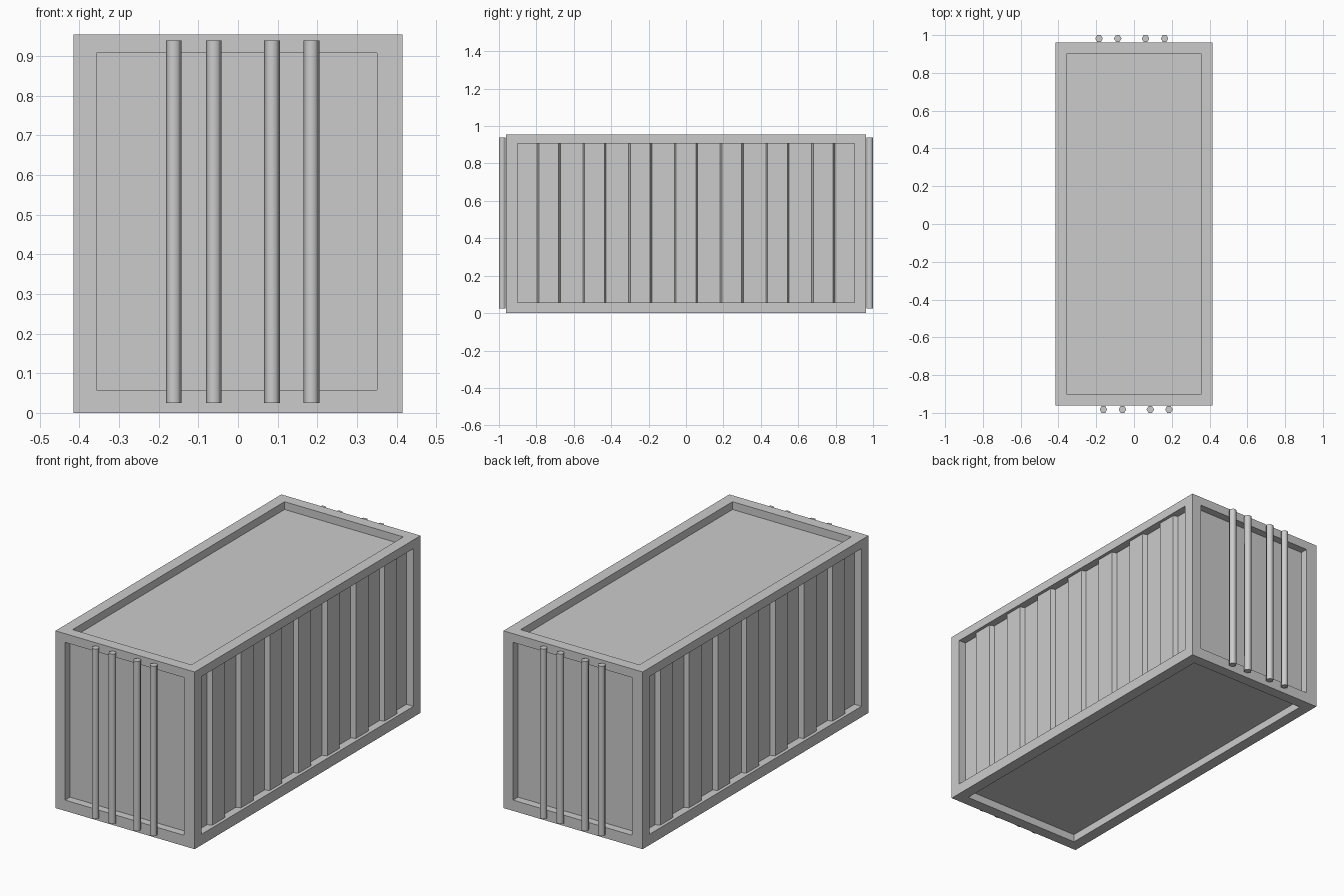
import bpy, bmesh, math
from mathutils import Matrix, Vector

if "Cube" in bpy.data.objects:
    bpy.data.objects.remove(bpy.data.objects["Cube"])

HX, HY, H = 0.415, 0.962, 0.955      # half width, half length, height
DEPTH = 0.042                        # recess of every panel
RIB = 0.025                          # height of the wall corrugation
Z0, Z1 = 0.058, 0.908                # panel opening, bottom and top
OY = 0.902                           # side opening half length


def make_object(name, bm):
    bmesh.ops.recalc_face_normals(bm, faces=bm.faces)
    mesh = bpy.data.meshes.new(name)
    bm.to_mesh(mesh)
    bm.free()
    obj = bpy.data.objects.new(name, mesh)
    bpy.context.collection.objects.link(obj)
    return obj


# Container frame: a box with a recessed panel on all six faces
bm = bmesh.new()
bmesh.ops.create_cube(bm, size=1.0)
for v in bm.verts:
    v.co = Vector((v.co.x * 2 * HX, v.co.y * 2 * HY, (v.co.z + 0.5) * H))
bm.normal_update()
panels = list(bm.faces)
bmesh.ops.inset_individual(bm, faces=panels, thickness=0.058, depth=0)
bm.normal_update()
for f in panels:
    n = f.normal.copy()
    for v in f.verts:
        if abs(n.z) < 0.5:
            v.co.z = Z0 if v.co.z < H / 2 else Z1
        if abs(n.x) < 0.5:
            v.co.x = math.copysign(0.354, v.co.x) + 0.0035 * n.y
        if abs(n.y) < 0.5:
            v.co.y = math.copysign(OY, v.co.y)
bmesh.ops.inset_individual(bm, faces=panels, thickness=0, depth=-DEPTH)
# the side panels are replaced by corrugated sheets
bm.normal_update()
bmesh.ops.delete(bm, geom=[f for f in panels if abs(f.normal.x) > 0.5], context='FACES')
make_object("container_frame", bm)

# Corrugated side walls: trapezoid profile swept upwards
profile = [(0, -OY)]
for i in range(-3, 4):
    c = i * 0.2447
    profile += [(0, c - 0.062), (RIB, c - 0.053), (RIB, c + 0.053), (0, c + 0.062)]
profile.append((0, OY))
for side, name in ((1, "right_corrugated_wall"), (-1, "left_corrugated_wall")):
    bm = bmesh.new()
    rows = [[bm.verts.new((side * (HX - DEPTH + d), side * y, z)) for d, y in profile]
            for z in (Z0, Z1)]
    for i in range(len(profile) - 1):
        quad = (rows[0][i], rows[0][i + 1], rows[1][i + 1], rows[1][i])
        bm.faces.new(quad)
    # rib end caps
    for row in rows:
        for k in range(1, len(profile) - 1, 4):
            bm.faces.new(row[k:k + 4])
    make_object(name, bm)

# Locking bars on both ends (six-sided, smooth)
for side, end in ((1, "front"), (-1, "back")):
    for i, x in enumerate((-0.162, -0.061, 0.086, 0.185)):
        bm = bmesh.new()
        place = Matrix.Translation((side * x, -side * 0.982, 0.4825)) @ Matrix.Rotation(math.radians(30), 4, 'Z')
        bmesh.ops.create_cone(bm, cap_ends=True, segments=6, radius1=0.02,
                              radius2=0.02, depth=0.915, matrix=place)
        # turn so that a corner points along x
        xs = max(v.co.x for v in bm.verts) - side * x
        if xs < 0.019:
            bmesh.ops.rotate(bm, verts=bm.verts, cent=(side * x, -side * 0.982, 0),
                             matrix=Matrix.Rotation(math.radians(30), 3, 'Z'))
        bar = make_object(f"{end}_locking_bar_{i + 1}", bm)
        for p in bar.data.polygons:
            p.use_smooth = len(p.vertices) == 4
        for e in bar.data.edges:
            a, b = (bar.data.vertices[k].co.z for k in e.vertices)
            e.use_edge_sharp = abs(a - b) < 0.01
